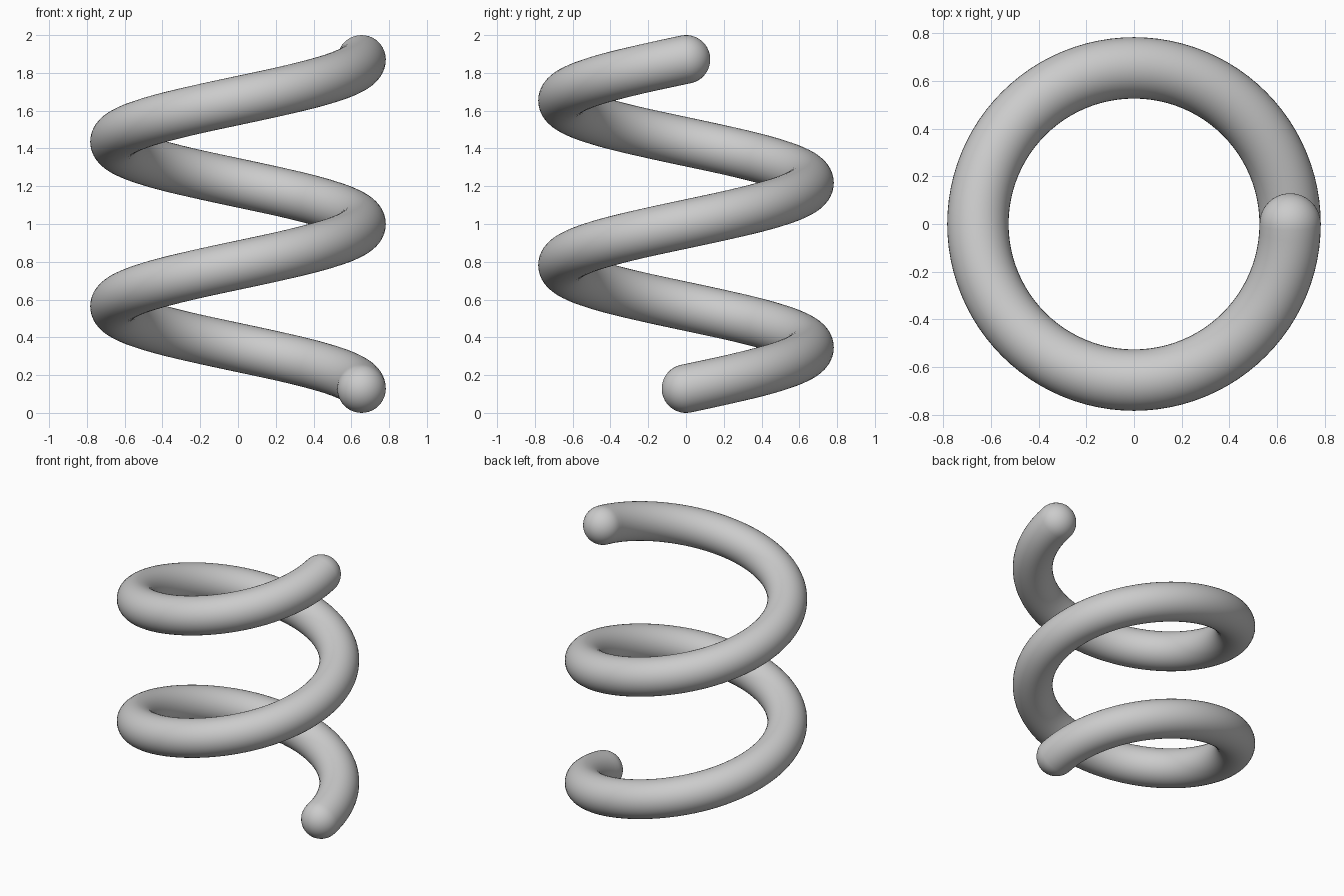
import bpy, bmesh
from math import sin, cos, pi
from mathutils import Vector

if "Cube" in bpy.data.objects:
    bpy.data.objects.remove(bpy.data.objects["Cube"])

R, r, HEIGHT, TURNS = 0.654, 0.1285, 2.0, 2
STEPS, SIDES, CAP = 192, 40, 10
RISE = (HEIGHT - 2 * r) / (TURNS * 2 * pi)   # height gained per radian


def frame(a):
    """Centre, tangent, outward and binormal of the helix at angle a."""
    centre = Vector((R * cos(a), R * sin(a), r + RISE * a))
    tangent = Vector((-R * sin(a), R * cos(a), RISE)).normalized()
    outward = Vector((cos(a), sin(a), 0))
    return centre, tangent, outward, tangent.cross(outward)


bm = bmesh.new()


def ring(a, shift=0.0, radius=r):
    c, t, n, b = frame(a)
    return [bm.verts.new(c + t * shift + radius * (n * cos(k) + b * sin(k)))
            for k in (2 * pi * i / SIDES for i in range(SIDES))]


# Coil tube with a rounded cap at both ends
end = TURNS * 2 * pi
bends = [pi / 2 * i / CAP for i in range(1, CAP)]
rings = [ring(0, -r * sin(k), r * cos(k)) for k in reversed(bends)]
rings += [ring(end * i / STEPS) for i in range(STEPS + 1)]
rings += [ring(end, r * sin(k), r * cos(k)) for k in bends]
for lo, hi in zip(rings, rings[1:]):
    for i in range(SIDES):
        j = (i + 1) % SIDES
        bm.faces.new((lo[i], lo[j], hi[j], hi[i]))

# Cap poles
for a, sign, edge in ((0, -1, rings[0]), (end, 1, rings[-1])):
    c, t, _, _ = frame(a)
    pole = bm.verts.new(c + t * r * sign)
    for i in range(SIDES):
        bm.faces.new((edge[i], edge[(i + 1) % SIDES], pole))

bmesh.ops.recalc_face_normals(bm, faces=bm.faces[:])
for f in bm.faces:
    f.smooth = True
mesh = bpy.data.meshes.new("coil_spring")
bm.to_mesh(mesh)
bm.free()
bpy.context.collection.objects.link(bpy.data.objects.new("coil_spring", mesh))
